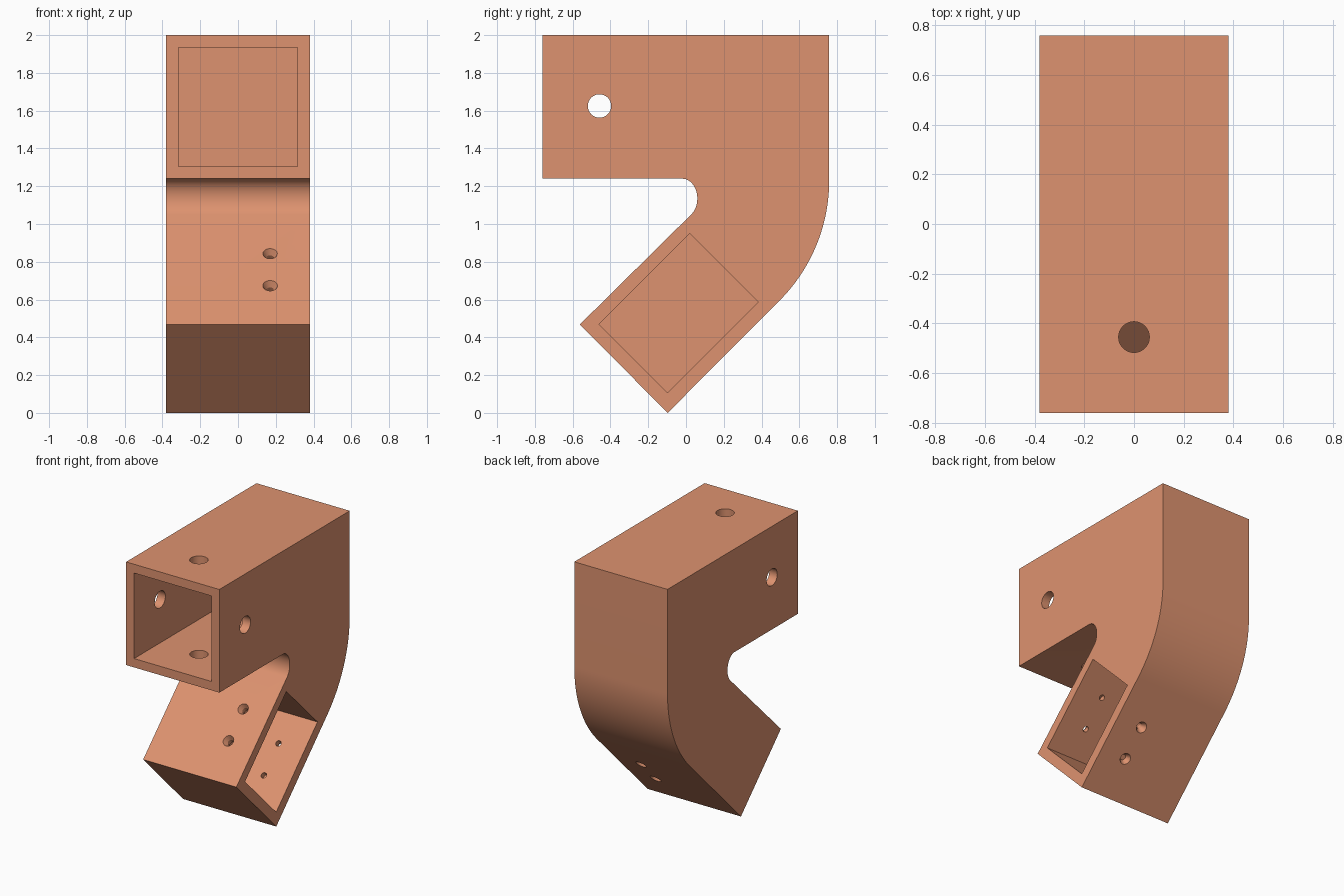
import bpy, bmesh
from math import sin, cos, pi, radians, sqrt

if "Cube" in bpy.data.objects:
    bpy.data.objects.remove(bpy.data.objects["Cube"])

HALF = 0.38
R2 = sqrt(2)


def leg_point(x, s, t):
    """Leg coordinates (s along the 45 degree leg, t across it) to world."""
    return (x, (s + t) / R2, (s - t) / R2)


def arc(cy, cz, ry, rz, a0, a1, n):
    return [(cy + ry * cos(radians(a0 + (a1 - a0) * i / n)),
             cz + rz * sin(radians(a0 + (a1 - a0) * i / n))) for i in range(n + 1)]


# Side profile (y, z): upper box, inner bend, angled leg, outer bend
profile = [(-0.76, 2.0), (-0.76, 1.24)]
profile += arc(-0.02, 1.135, 0.08, 0.105, 90, -53, 20)
profile += [(-0.562, 0.468), (-0.097, 0.0)]
profile += arc(-0.142, 1.23, 0.9, 0.9, -45, 0, 32)
profile += [(0.758, 2.0)]

bm = bmesh.new()
face = bm.faces.new([bm.verts.new((-HALF, y, z)) for y, z in profile])
ext = bmesh.ops.extrude_face_region(bm, geom=[face])
bmesh.ops.translate(bm, vec=(2 * HALF, 0, 0),
                    verts=[v for v in ext["geom"] if isinstance(v, bmesh.types.BMVert)])
bmesh.ops.recalc_face_normals(bm, faces=bm.faces)
mesh = bpy.data.meshes.new("angled_bracket")
bm.to_mesh(mesh)
bm.free()
body = bpy.data.objects.new("angled_bracket", mesh)
bpy.context.collection.objects.link(body)

mat = bpy.data.materials.new("terracotta")
mat.diffuse_color = (0.73, 0.29, 0.16, 1)
mat.use_nodes = True
mat.node_tree.nodes["Principled BSDF"].inputs["Base Color"].default_value = mat.diffuse_color
mesh.materials.append(mat)


def cut(name):
    """Subtract the active object from the body, then remove it."""
    cutter = bpy.context.object
    cutter.name = name
    cutter.hide_render = True
    mod = body.modifiers.new(name, 'BOOLEAN')
    mod.operation = 'DIFFERENCE'
    mod.solver = 'EXACT'
    mod.object = cutter
    bpy.context.view_layer.objects.active = body
    bpy.ops.object.modifier_apply(modifier=name)
    bpy.data.objects.remove(cutter)


def cut_box(name, loc, size, rx=0):
    bpy.ops.mesh.primitive_cube_add(size=1, location=loc, rotation=(rx, 0, 0))
    bpy.context.object.scale = size
    bpy.context.view_layer.update()
    cut(name)


def cut_round(name, loc, r1, r2, depth, rot=(0, 0, 0)):
    bpy.ops.mesh.primitive_cone_add(vertices=32, radius1=r1, radius2=r2, depth=depth,
                                    location=loc, rotation=rot)
    bpy.context.view_layer.update()
    cut(name)


# Square socket in the front of the upper box
y0, y1 = -0.9, 0.45
cut_box("front_socket", (0, (y0 + y1) / 2, 1.62), (0.63, y1 - y0, 0.63))

# Pocket in the right side of the leg
x0, x1 = -0.04, 0.5
cut_box("side_pocket", leg_point((x0 + x1) / 2, 0.346, -0.401),
        (x1 - x0, 0.68, 0.513), pi / 4)

# Cross holes through the upper box
cut_round("side_hole", (0, -0.458, 1.625), 0.062, 0.062, 1.0, (0, pi / 2, 0))
cut_round("top_hole", (0, -0.455, 1.62), 0.062, 0.062, 0.95)

# Two countersunk screw holes through the leg
for s in (0.226, 0.467):
    cut_round("screw_hole", leg_point(0.17, s, -0.4), 0.02, 0.02, 0.9, (pi / 4, 0, 0))
    for t, side, turn in ((-0.728, -1, 0), (-0.069, 1, pi)):
        cut_round("countersink", leg_point(0.17, s, t - side * 0.0075),
                  0.02, 0.051, 0.055, (pi / 4 + turn, 0, 0))

bpy.ops.object.select_all(action='DESELECT')
body.select_set(True)
bpy.context.view_layer.objects.active = body
bpy.ops.object.shade_smooth_by_angle(angle=radians(25))
